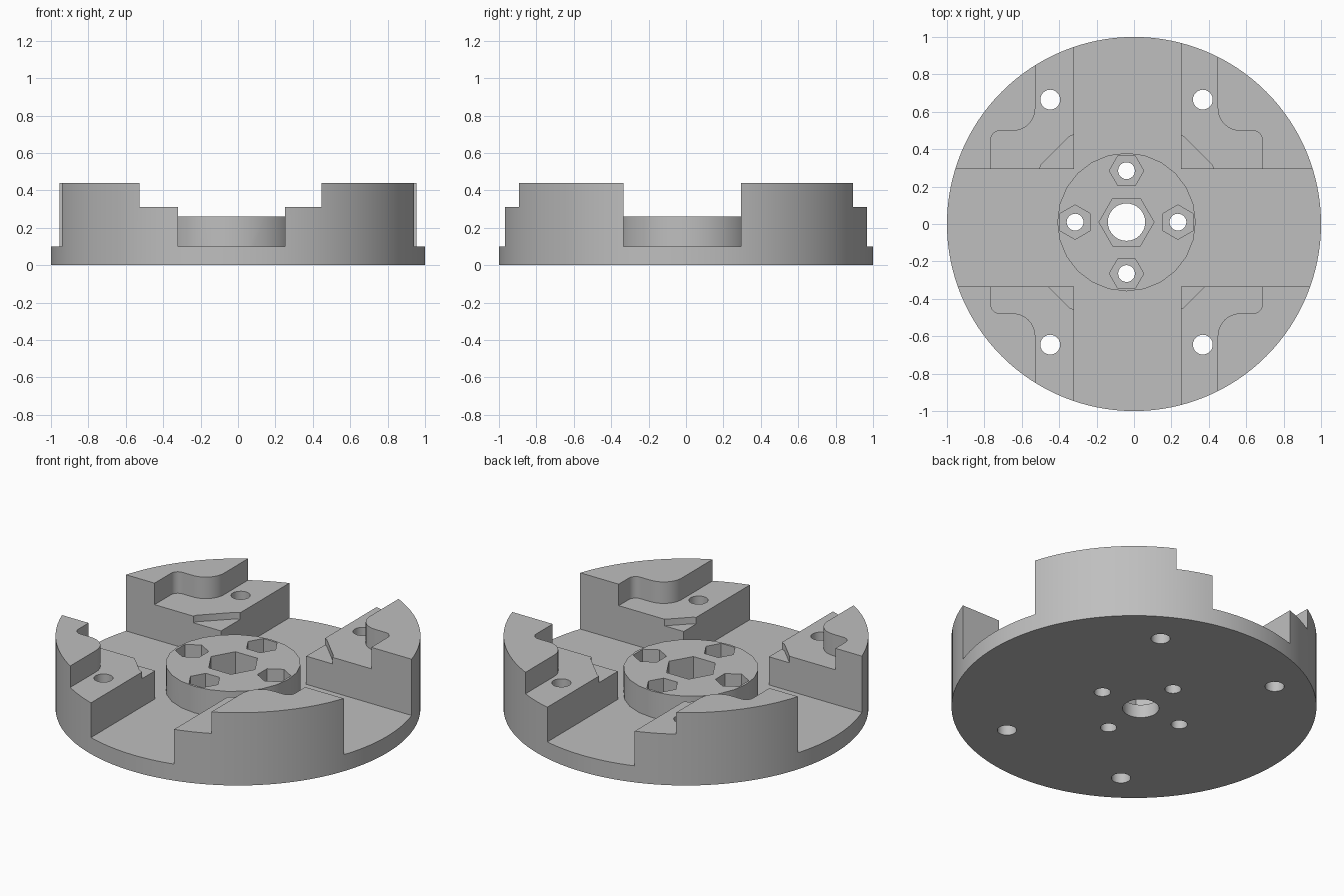
import bpy
import bmesh
from math import cos, sin, pi, radians

cube = bpy.data.objects.get("Cube")
if cube:
    bpy.data.objects.remove(cube, do_unlink=True)

# Single grey finish
grey = bpy.data.materials.new("plain_grey")
grey.use_nodes = True
colour = (0.52, 0.52, 0.52, 1)
grey.diffuse_color = colour
grey.node_tree.nodes["Principled BSDF"].inputs["Base Color"].default_value = colour

CX, CY = -0.04, 0.01          # axis of the hub, slightly off the disc centre
FLOOR, SHELF, TOP = 0.10, 0.31, 0.44
HUB_TOP, POCKET = 0.26, 0.08
ABOVE = TOP + 0.1


def prism(name, points, z0, z1):
    """Closed outline extruded from z0 to z1."""
    bm = bmesh.new()
    face = bm.faces.new([bm.verts.new((x, y, z0)) for x, y in points])
    new = bmesh.ops.extrude_face_region(bm, geom=[face])["geom"]
    verts = [v for v in new if isinstance(v, bmesh.types.BMVert)]
    bmesh.ops.translate(bm, verts=verts, vec=(0, 0, z1 - z0))
    bmesh.ops.recalc_face_normals(bm, faces=bm.faces)
    mesh = bpy.data.meshes.new(name)
    bm.to_mesh(mesh)
    bm.free()
    mesh.materials.append(grey)
    obj = bpy.data.objects.new(name, mesh)
    bpy.context.collection.objects.link(obj)
    return obj


def arc(x, y, r, start, end, steps):
    angles = [radians(start + (end - start) * i / steps) for i in range(steps + 1)]
    return [(x + r * cos(a), y + r * sin(a)) for a in angles]


def ring(x, y, r, sides, turn=0):
    return arc(x, y, r, turn, turn + 360, sides)[:-1]


def rect(x0, x1, y0, y1):
    return [(x0, y0), (x1, y0), (x1, y1), (x0, y1)]


def combine(target, tool, operation="DIFFERENCE"):
    """Apply a boolean and discard the tool."""
    tool.hide_render = True
    mod = target.modifiers.new(tool.name, "BOOLEAN")
    mod.operation, mod.solver, mod.object = operation, "EXACT", tool
    bpy.context.view_layer.objects.active = target
    bpy.ops.object.modifier_apply(modifier=mod.name)
    bpy.data.objects.remove(tool, do_unlink=True)


# Round body
body = prism("slotted_disc_body", ring(0, 0, 1, 128), 0, TOP)

# Stepped shelf: one quarter of the S-shaped wall, mirrored around the axis
quarter = arc(0.68, 0.4425, 0.045, 0, 90, 6)
quarter += arc(0.61, 0.61, 0.1225, 270, 180, 10)
quarter.append((0.4875, 1.2))
left = [(-u, v) for u, v in reversed(quarter)]
back = quarter + left
outline = back + [(u, -v) for u, v in reversed(back)]
combine(body, prism("shelf_cutter", [(CX + u, CY + v) for u, v in outline], SHELF, ABOVE))

# Clearance around the hub that clips the inner block corners
combine(body, prism("corner_cutter", ring(CX, CY, 0.55, 16, 11.25), 0.27, ABOVE))

# Crossed channels leaving four corner blocks
combine(body, prism("long_channel", rect(-0.32, 0.25, -1.2, 1.2), FLOOR, ABOVE))
combine(body, prism("cross_channel", rect(-1.2, 1.2, -0.335, 0.295), FLOOR, ABOVE))

# Raised hub
combine(body, prism("hub", ring(CX, CY, 0.37, 24), FLOOR / 2, HUB_TOP), "UNION")

# Central bore with its hexagonal pocket
combine(body, prism("centre_pocket", ring(CX, CY, 0.147, 6), POCKET, ABOVE))
combine(body, prism("centre_bore", ring(CX, CY, 0.1, 32), -0.1, ABOVE))

# Four small bores with hexagonal pockets around the hub
for i in range(4):
    x, y = CX + 0.275 * cos(i * pi / 2), CY + 0.275 * sin(i * pi / 2)
    combine(body, prism("nut_pocket", ring(x, y, 0.092, 6, 30 if i % 2 == 0 else 0), POCKET, ABOVE))
    combine(body, prism("nut_bore", ring(x, y, 0.045, 24), -0.1, ABOVE))

# Mounting holes through the corner blocks
for sx in (-1, 1):
    for sy in (-1, 1):
        hole = ring(CX + sx * 0.408, CY + sy * 0.655, 0.053, 24)
        combine(body, prism("mounting_hole", hole, -0.1, ABOVE))

bpy.ops.object.select_all(action="DESELECT")
body.select_set(True)
bpy.context.view_layer.objects.active = body
bpy.ops.object.shade_smooth_by_angle(angle=radians(30))
